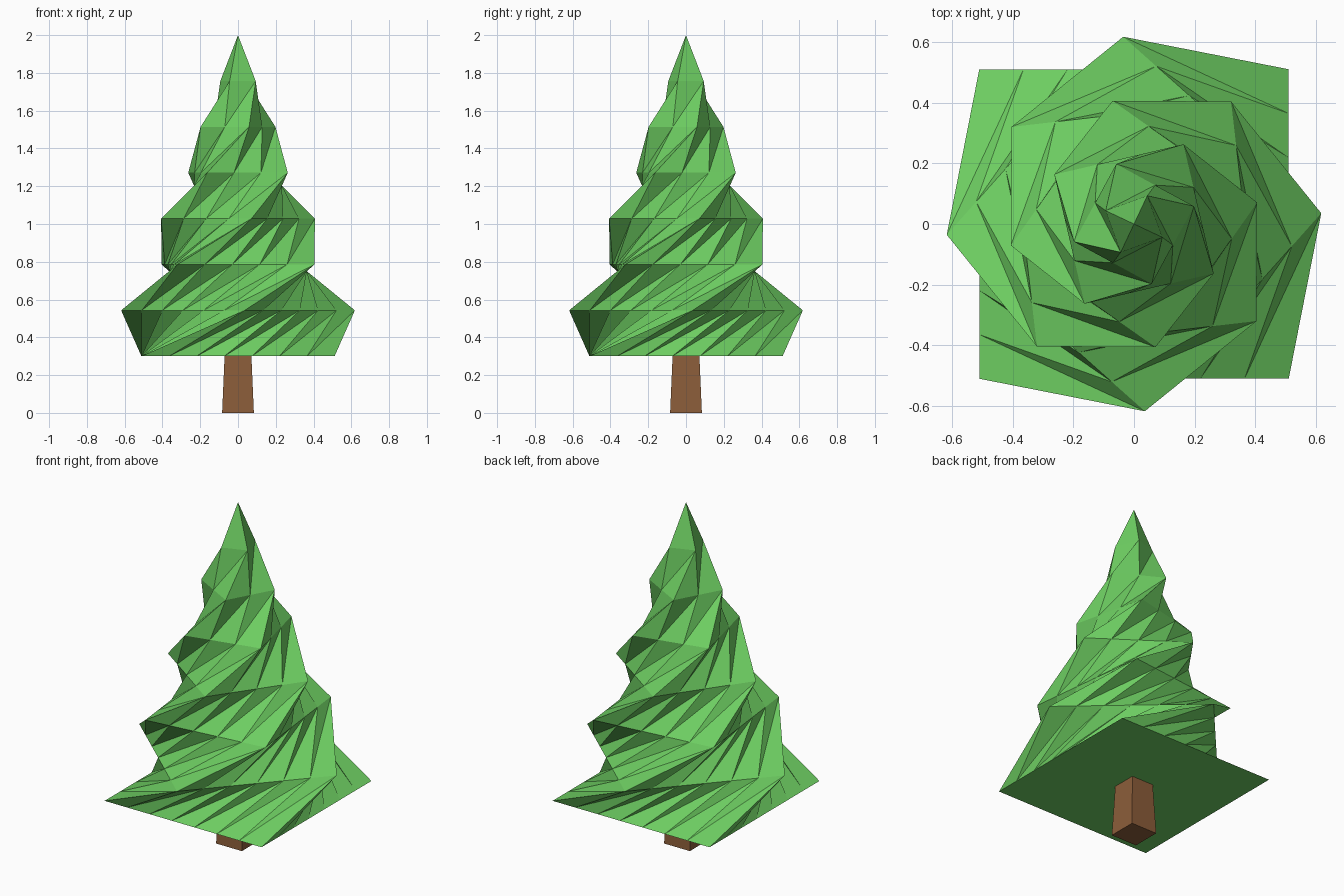
import bpy, bmesh
from math import sin, cos, radians
from mathutils import Vector

if "Cube" in bpy.data.objects:
    bpy.data.objects.remove(bpy.data.objects["Cube"])

TIERS = 7                 # triangle rows up each side
BASE_R, BASE_Z, TOP_Z = 0.723, 0.30, 2.0
TWIST = radians(48.3)     # turn per row


def finish(name, bm, color):
    bmesh.ops.recalc_face_normals(bm, faces=bm.faces)
    me = bpy.data.meshes.new(name)
    bm.to_mesh(me)
    bm.free()
    ob = bpy.data.objects.new(name, me)
    bpy.context.collection.objects.link(ob)
    mat = bpy.data.materials.new(name + "_color")
    mat.diffuse_color = color
    mat.use_nodes = True
    mat.node_tree.nodes["Principled BSDF"].inputs["Base Color"].default_value = mat.diffuse_color
    me.materials.append(mat)
    return ob


# Trunk: tapered square post
bm = bmesh.new()
rings = []
for half, z in ((0.084, 0.0), (0.071, BASE_Z)):
    rings.append([bm.verts.new((x * half, y * half, z))
                  for x, y in ((-1, -1), (1, -1), (1, 1), (-1, 1))])
for i in range(4):
    j = (i + 1) % 4
    bm.faces.new((rings[0][i], rings[0][j], rings[1][j], rings[1][i]))
bm.faces.new(rings[0][::-1])
bm.faces.new(rings[1])
finish("trunk", bm, (0.26, 0.11, 0.042, 1))

# Foliage: square pyramid, each side a triangular grid, twisted row by row
bm = bmesh.new()
rows = []
for k in range(TIERS):
    r, n = BASE_R * (1 - k / TIERS), TIERS - k
    z = BASE_Z + (TOP_Z - BASE_Z) * k / TIERS
    corner = [Vector((r * cos(a), r * sin(a), z)) for a in
              (radians(45 + 90 * s) + k * TWIST for s in range(4))]
    rows.append([bm.verts.new(corner[s].lerp(corner[(s + 1) % 4], j / n))
                 for s in range(4) for j in range(n)])
rows.append([bm.verts.new((0, 0, TOP_Z))])

for k in range(TIERS):
    low, up, n = rows[k], rows[k + 1], TIERS - k
    for s in range(4):
        lo = [low[(s * n + j) % len(low)] for j in range(n + 1)]
        hi = [up[(s * (n - 1) + j) % len(up)] for j in range(n)]
        for j in range(n):
            bm.faces.new((lo[j], lo[j + 1], hi[j]))
            if j < n - 1:
                bm.faces.new((lo[j + 1], hi[j + 1], hi[j]))
bm.faces.new(rows[0][::-1])
finish("foliage", bm, (0.155, 0.62, 0.122, 1))
